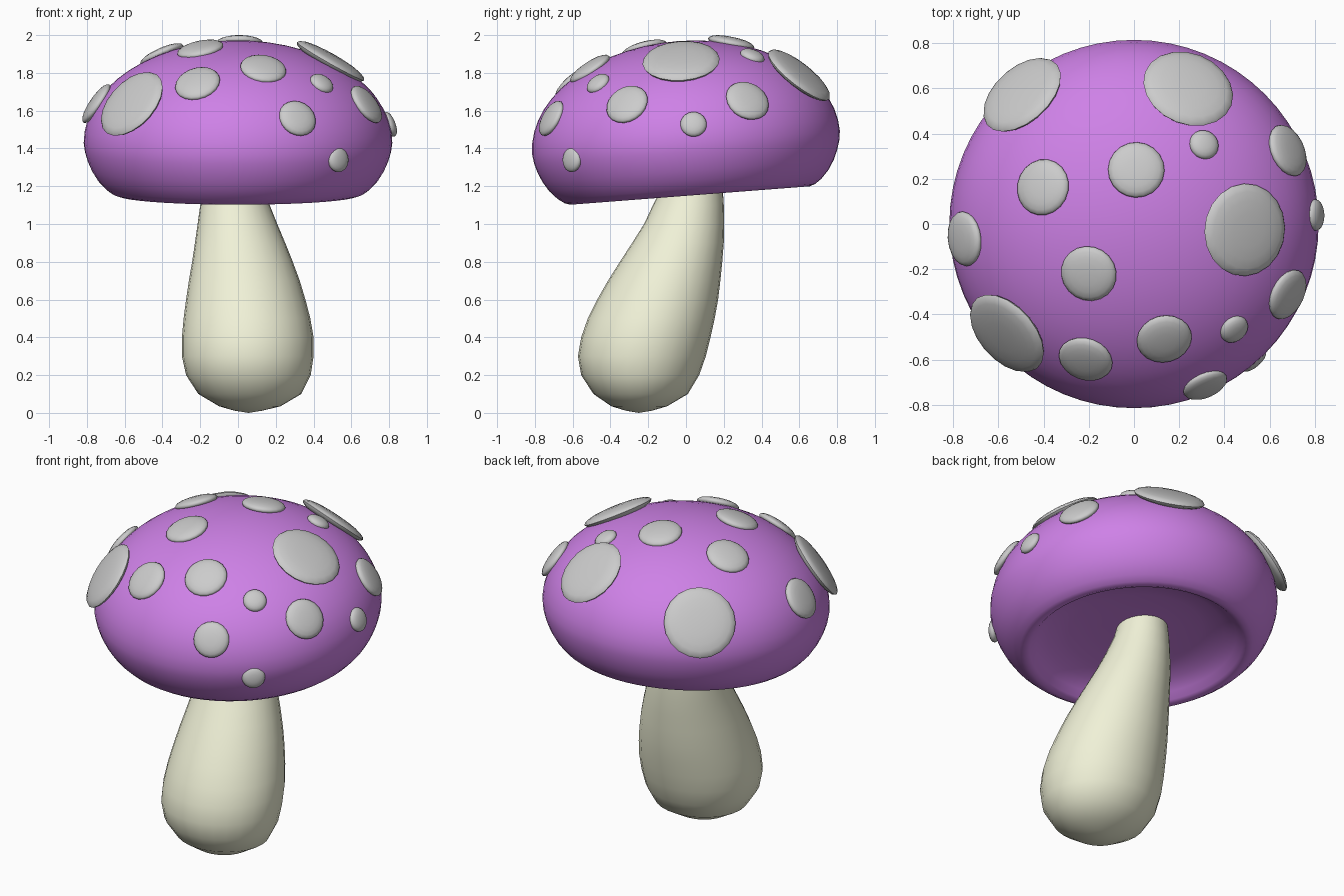
import bpy, bmesh, math
from mathutils import Vector, Matrix

if "Cube" in bpy.data.objects:
    bpy.data.objects.remove(bpy.data.objects["Cube"])

A, B, ZC = 0.817, 0.54, 1.43          # dome radius, dome height, widest level
TILT = Matrix.Translation((0, 0, ZC)) @ Matrix.Rotation(math.radians(4.4), 4, 'X')


def material(name, rgb):
    m = bpy.data.materials.new(name)
    m.diffuse_color = (*rgb, 1)
    m.use_nodes = True
    m.node_tree.nodes["Principled BSDF"].inputs["Base Color"].default_value = m.diffuse_color
    return m


def loft(name, rings, sides, mat, angle=60):
    """Skin rings (cx, cy, z, rx, ry); a zero radius closes to a point."""
    bm = bmesh.new()
    loops = []
    for cx, cy, z, rx, ry in rings:
        n = sides if rx > 0 else 1
        loops.append([bm.verts.new((cx + rx * math.cos(2 * math.pi * i / sides),
                                    cy + ry * math.sin(2 * math.pi * i / sides), z))
                      for i in range(n)])
    for a, b in zip(loops, loops[1:]):
        for i in range(sides):
            j = (i + 1) % sides
            if len(a) == 1:
                bm.faces.new((a[0], b[j], b[i]))
            elif len(b) == 1:
                bm.faces.new((a[i], a[j], b[0]))
            else:
                bm.faces.new((a[i], a[j], b[j], b[i]))
    bmesh.ops.recalc_face_normals(bm, faces=bm.faces)
    me = bpy.data.meshes.new(name)
    bm.to_mesh(me)
    bm.free()
    ob = bpy.data.objects.new(name, me)
    bpy.context.collection.objects.link(ob)
    if mat:
        me.materials.append(mat)
    bpy.ops.object.select_all(action='DESELECT')
    ob.select_set(True)
    bpy.context.view_layer.objects.active = ob
    bpy.ops.object.shade_smooth_by_angle(angle=math.radians(angle))
    return ob


purple = material("cap_purple", (0.62, 0.22, 0.80))
cream = material("stem_cream", (0.87, 0.88, 0.68))

# Cap: elliptical dome, rounded lip, shallow hollow underside, tipped to the front
profile = [(A * math.sin(t), B * math.cos(t))
           for t in (math.pi / 2 * i / 14 for i in range(15))]
profile += [(0.81, -0.05), (0.795, -0.10), (0.773, -0.15), (0.742, -0.20),
            (0.70, -0.245), (0.665, -0.27), (0.635, -0.28), (0.605, -0.268),
            (0.57, -0.235), (0.50, -0.195), (0.38, -0.17), (0.2, -0.16), (0, -0.16)]
cap = loft("cap", [(0, 0, z, r, r) for r, z in profile], 64, purple)
cap.matrix_world = TILT

# Stem: leaning bulb, given as z, x range, y range
stem = [(0.0, .055, .055, -.25, -.25), (0.012, -.02, .13, -.32, -.18),
        (0.035, -.10, .225, -.395, -.10), (0.10, -.21, .335, -.49, .01),
        (0.2, -.275, .385, -.555, .07), (0.3, -.297, .40, -.572, .105),
        (0.4, -.297, .40, -.555, .13), (0.5, -.288, .383, -.52, .152),
        (0.6, -.275, .357, -.47, .17), (0.7, -.26, .327, -.413, .182),
        (0.8, -.243, .29, -.35, .192), (0.9, -.228, .25, -.285, .20),
        (1.0, -.214, .208, -.222, .202), (1.1, -.2, .168, -.175, .20),
        (1.2, -.185, .135, -.125, .194), (1.32, -.165, .105, -.10, .185),
        (1.32, -.03, -.03, .04, .04)]
loft("stem", [((a + b) / 2, (c + d) / 2, z, (b - a) / 2, (d - c) / 2)
              for z, a, b, c, d in stem], 28, cream)

# Spots: flattened discs on the cap, placed by top-view x, y and radius
spots = [(-.495, .573, .205), (.24, .60, .205), (.49, -.026, .205), (-.562, -.485, .205),
         (.01, .24, .125), (-.403, .163, .125), (-.2, -.22, .125), (-.75, -.066, .122),
         (-.214, -.60, .122), (.134, -.51, .123), (.68, .326, .12), (.68, -.313, .117),
         (.315, -.715, .103), (.31, .352, .067), (.443, -.467, .067), (.803, .04, .07),
         (.53, -.605, .067)]
for n, (x, y, r) in enumerate(spots, 1):
    low = -0.5 if n == len(spots) else 1      # the last one sits below the widest level
    z = 0
    for _ in range(4):                        # undo the cap tilt
        yl = y + 0.077 * z
        z = low * B * math.sqrt(max(0, 1 - (x * x + yl * yl) / A ** 2))
    p = Vector((x, yl, z))
    normal = Vector((x / A ** 2, yl / A ** 2, z / B ** 2)).normalized()
    normal += (p + Vector((0, 0, 0.33))).normalized()
    h = 0.026 + 0.06 * r
    rings = [(0, 0, h * math.cos(t), r * s, r * s) for t, s in
             ((math.pi * i / 10, math.sin(math.pi * i / 10) ** 0.85 if 0 < i < 10 else 0)
              for i in range(11))]
    spot = loft(f"spot_{n}", rings, 20, None)
    spot.matrix_world = TILT @ Matrix.Translation(p) @ normal.to_track_quat('Z', 'Y').to_matrix().to_4x4()
